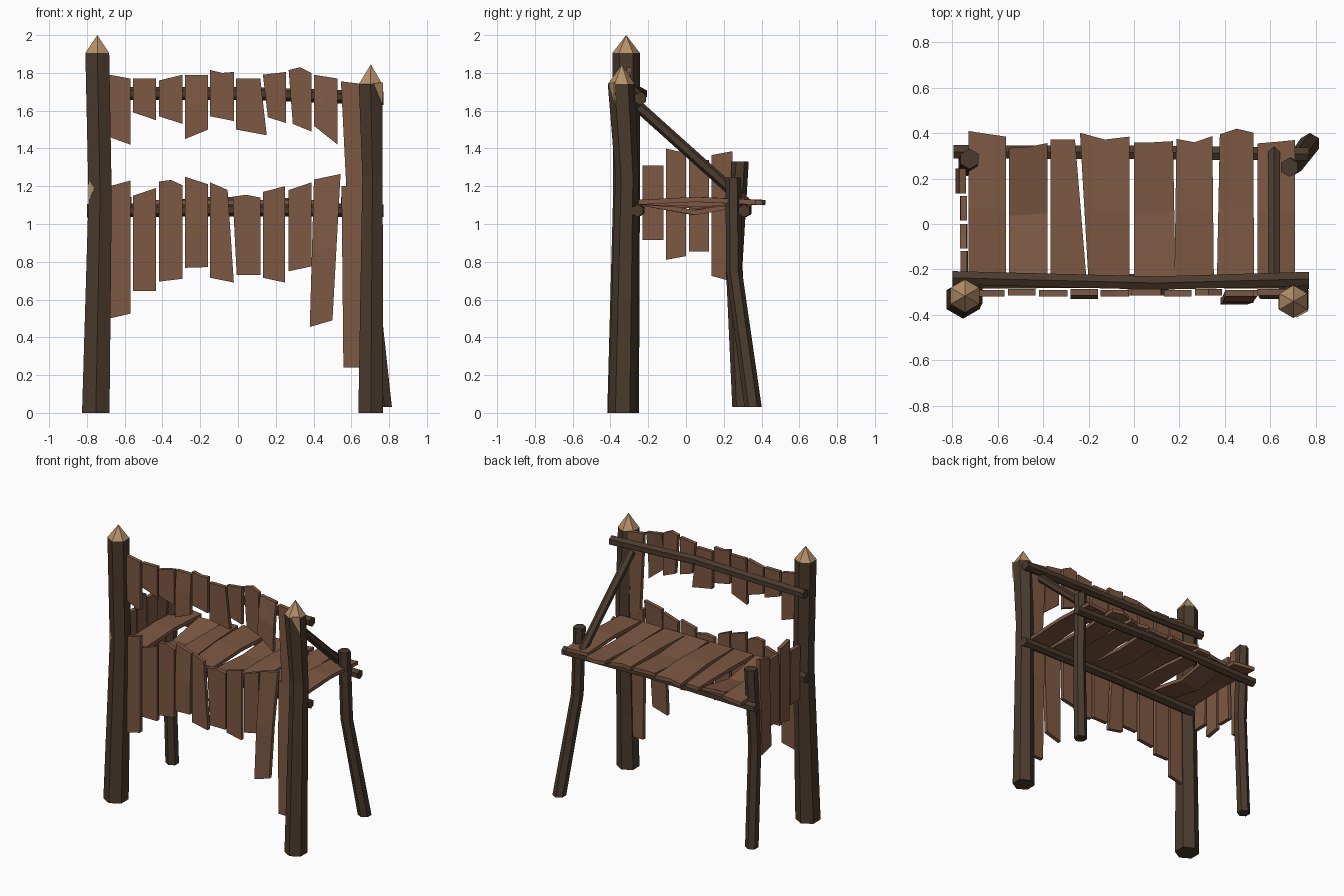
import bpy, bmesh, math
from mathutils import Vector


def material(name, rgb):
    m = bpy.data.materials.new(name)
    m.diffuse_color = (*rgb, 1)
    return m


BARK = material("dark bark", (0.068, 0.043, 0.026))
PLANK = material("brown plank", (0.205, 0.098, 0.055))
CUT = material("pale cut wood", (0.46, 0.28, 0.14))


def finish(name, bm, mats):
    bmesh.ops.recalc_face_normals(bm, faces=bm.faces)
    me = bpy.data.meshes.new(name)
    bm.to_mesh(me)
    bm.free()
    for m in mats:
        me.materials.append(m)
    ob = bpy.data.objects.new(name, me)
    bpy.context.collection.objects.link(ob)
    return ob


def log(name, rings, u, v, tip=None):
    """Six-sided log through rings (x, y, z, r); u, v span the section plane."""
    bm = bmesh.new()
    u, v = Vector(u).normalized(), Vector(v).normalized()
    loops = []
    for x, y, z, r in rings:
        loops.append([bm.verts.new(Vector((x, y, z))
                      + u * r * math.cos(math.radians(90 + 60 * k))
                      + v * r * math.sin(math.radians(90 + 60 * k))) for k in range(6)])
    for a, b in zip(loops, loops[1:]):
        for k in range(6):
            bm.faces.new((a[k], a[(k + 1) % 6], b[(k + 1) % 6], b[k]))
    bm.faces.new(loops[0])
    if tip:  # sharpened pale point
        t = bm.verts.new(tip)
        for k in range(6):
            bm.faces.new((loops[-1][k], loops[-1][(k + 1) % 6], t)).material_index = 1
    else:
        bm.faces.new(loops[-1])
    return finish(name, bm, [BARK, CUT])


def board(name, end_a, end_b, thick, bow=(0, 0, 0)):
    """Board between two ends (equal point lists), bent at the middle by bow."""
    bm = bmesh.new()
    thick, bow = Vector(thick), Vector(bow)
    a, b = [Vector(p) for p in end_a], [Vector(p) for p in end_b]
    rows = [a, [(p + q) / 2 + bow for p, q in zip(a, b)], b]
    g = [[[bm.verts.new(p + thick * s) for p in row] for row in rows] for s in (-0.5, 0.5)]
    n = len(a)
    for side in g:
        for i in range(2):
            for j in range(n - 1):
                bm.faces.new((side[i][j], side[i][j + 1], side[i + 1][j + 1], side[i + 1][j]))
    for i in range(2):
        for j in (0, n - 1):
            bm.faces.new((g[0][i][j], g[0][i + 1][j], g[1][i + 1][j], g[1][i][j]))
    for i in (0, 2):
        for j in range(n - 1):
            bm.faces.new((g[0][i][j], g[0][i][j + 1], g[1][i][j + 1], g[1][i][j]))
    return finish(name, bm, [PLANK])


X, Y, Z = (1, 0, 0), (0, 1, 0), (0, 0, 1)

# Pointed front posts
log("front_post_left", [(-.753, -.333, 0, .084), (-.73, -.315, 1.15, .071),
                        (-.745, -.317, 1.905, .073)], X, Y, (-.745, -.317, 2.0))
log("front_post_right", [(.703, -.336, 0, .076), (.712, -.312, 1.25, .062),
                         (.702, -.342, 1.74, .072)], X, Y, (.703, -.34, 1.845))

# Thin bent back legs
log("back_leg_left", [(-.735, .29, .03, .045), (-.735, .255, .78, .044),
                      (-.725, .287, 1.33, .045)], X, Y)
log("back_leg_right", [(.775, .355, .03, .046), (.70, .255, .75, .042),
                       (.685, .25, 1.245, .042)], X, Y)

# Cross rails and the slanted brace
log("top_rail", [(-.8, -.237, 1.69, .034), (.1, -.26, 1.69, .034), (.77, -.242, 1.665, .036)], Y, Z)
log("seat_rail_front", [(-.8, -.255, 1.07, .036), (0, -.25, 1.075, .034), (.77, -.257, 1.07, .034)], Y, Z)
log("seat_rail_back", [(-.795, .318, 1.07, .034), (.1, .315, 1.085, .034), (.77, .308, 1.07, .034)], Y, Z)
log("brace", [(.617, -.25, 1.62, .03), (.617, .34, 1.09, .03)], X, (0, .53, .59))

# Pale chips cut from the post edges
for name, pts, out in (
        ("chip_right", [(.715, -.408, 1.745), (.767, -.379, 1.75), (.763, -.375, 1.63)], (.5, -.866, 0)),
        ("chip_left", [(-.787, -.35, 1.23), (-.758, -.367, 1.19), (-.788, -.35, 1.12)], (-.5, -.866, 0))):
    bm = bmesh.new()
    o = Vector(out)
    lo = [bm.verts.new(Vector(p) - o * .004) for p in pts]
    hi = [bm.verts.new(Vector(p) + o * .004) for p in pts]
    bm.faces.new(lo)
    bm.faces.new(hi)
    for k in range(3):
        bm.faces.new((lo[k], lo[(k + 1) % 3], hi[(k + 1) % 3], hi[k]))
    finish(name, bm, [CUT])

# Front boards: top x0 x1, bottom x0 x1, top z0 z1, bottom z0 z1, top peak, bottom y kick
UPPER = [
    (-.68, -.57, -.68, -.57, 1.79, 1.77, 1.46, 1.42, 0, 0),
    (-.555, -.435, -.555, -.435, 1.77, 1.77, 1.59, 1.55, 0, 0),
    (-.418, -.293, -.418, -.293, 1.76, 1.79, 1.57, 1.53, 0, 0),
    (-.28, -.158, -.28, -.158, 1.79, 1.79, 1.45, 1.50, 0, -.015),
    (-.147, -.022, -.147, -.022, 1.815, 1.805, 1.57, 1.545, -.01, 0),
    (-.01, .118, -.01, .152, 1.77, 1.77, 1.50, 1.47, 0, 0),
    (.132, .253, .158, .253, 1.79, 1.805, 1.565, 1.535, 0, 0),
    (.268, .388, .29, .388, 1.815, 1.80, 1.53, 1.49, .022, 0),
    (.402, .527, .402, .527, 1.79, 1.77, 1.52, 1.42, 0, -.03),
    (.545, .67, .575, .68, 1.755, 1.74, 1.16, 1.16, 0, 0)]
LOWER = [
    (-.68, -.57, -.68, -.57, 1.20, 1.23, .50, .525, 0, 0),
    (-.555, -.435, -.555, -.435, 1.15, 1.19, .645, .645, 0, 0),
    (-.418, -.293, -.418, -.293, 1.225, 1.205, .695, .71, .018, 0),
    (-.28, -.158, -.28, -.158, 1.25, 1.21, .768, .772, 0, -.015),
    (-.147, -.055, -.147, -.022, 1.22, 1.18, .715, .69, 0, 0),
    (-.028, .118, -.007, .118, 1.145, 1.14, .73, .73, .012, 0),
    (.132, .25, .132, .25, 1.17, 1.20, .715, .69, 0, 0),
    (.268, .388, .268, .388, 1.18, 1.22, .75, .775, 0, 0),
    (.402, .543, .38, .50, 1.235, 1.265, .455, .49, 0, -.035),
    (.548, .67, .558, .66, 1.2, 1.2, .24, .24, 0, -.015)]
for part, rows in (("upper_front_board", UPPER), ("lower_front_board", LOWER)):
    for i, (a, b, c, d, ta, tb, bc, bd, peak, kick) in enumerate(rows):
        y = -.305 + (.004 if i % 2 else 0)
        yb = y + kick
        board(f"{part}_{i + 1}",
              [(a, y, ta), ((a + b) / 2, y, (ta + tb) / 2 + peak), (b, y, tb)],
              [(c, yb, bc), ((c + d) / 2, yb, (bc + bd) / 2), (d, yb, bd)],
              (0, .028, 0), (0, kick * .3, 0))

# Seat planks: front x0 x1, back x0 x1, back y left / middle / right, bow
SEAT = [
    (-.73, -.565, -.73, -.565, .41, .397, .385, .015),
    (-.55, -.38, -.55, -.38, .335, .34, .357, -.055),
    (-.367, -.208, -.367, -.26, .372, .372, .372, .005),
    (-.2, -.02, -.238, -.02, .402, .372, .385, .015),
    (0, .183, 0, .172, .36, .36, .365, -.02),
    (.178, .352, .187, .345, .375, .36, .387, .01),
    (.365, .528, .378, .527, .395, .42, .402, -.01),
    (.545, .71, .545, .71, .355, .362, .37, .015)]
for i, (a, b, c, d, y0, y1, y2, bow) in enumerate(SEAT):
    z = 1.115
    board(f"seat_plank_{i + 1}",
          [(a, -.26, z), ((a + b) / 2, -.26, z), (b, -.26, z)],
          [(c, y0, z), ((c + d) / 2, y1, z), (d, y2, z)], (0, 0, .026), (0, 0, bow))

# Left side boards: y0 y1, top z0 z1, bottom z0 z1, top x, bottom x
SIDE = [
    (-.23, -.12, 1.31, 1.31, .915, .915, -.75, -.745),
    (-.107, 0, 1.40, 1.375, .81, .83, -.752, -.748),
    (.015, .123, 1.34, 1.34, .855, .855, -.75, -.752),
    (.135, .245, 1.365, 1.385, .725, .695, -.755, -.772)]
for i, (a, b, ta, tb, ba, bb, xt, xb) in enumerate(SIDE):
    board(f"side_board_{i + 1}", [(xt, a, ta), (xt, b, tb)],
          [(xb, a, ba), (xb, b, bb)], (.028, 0, 0))
